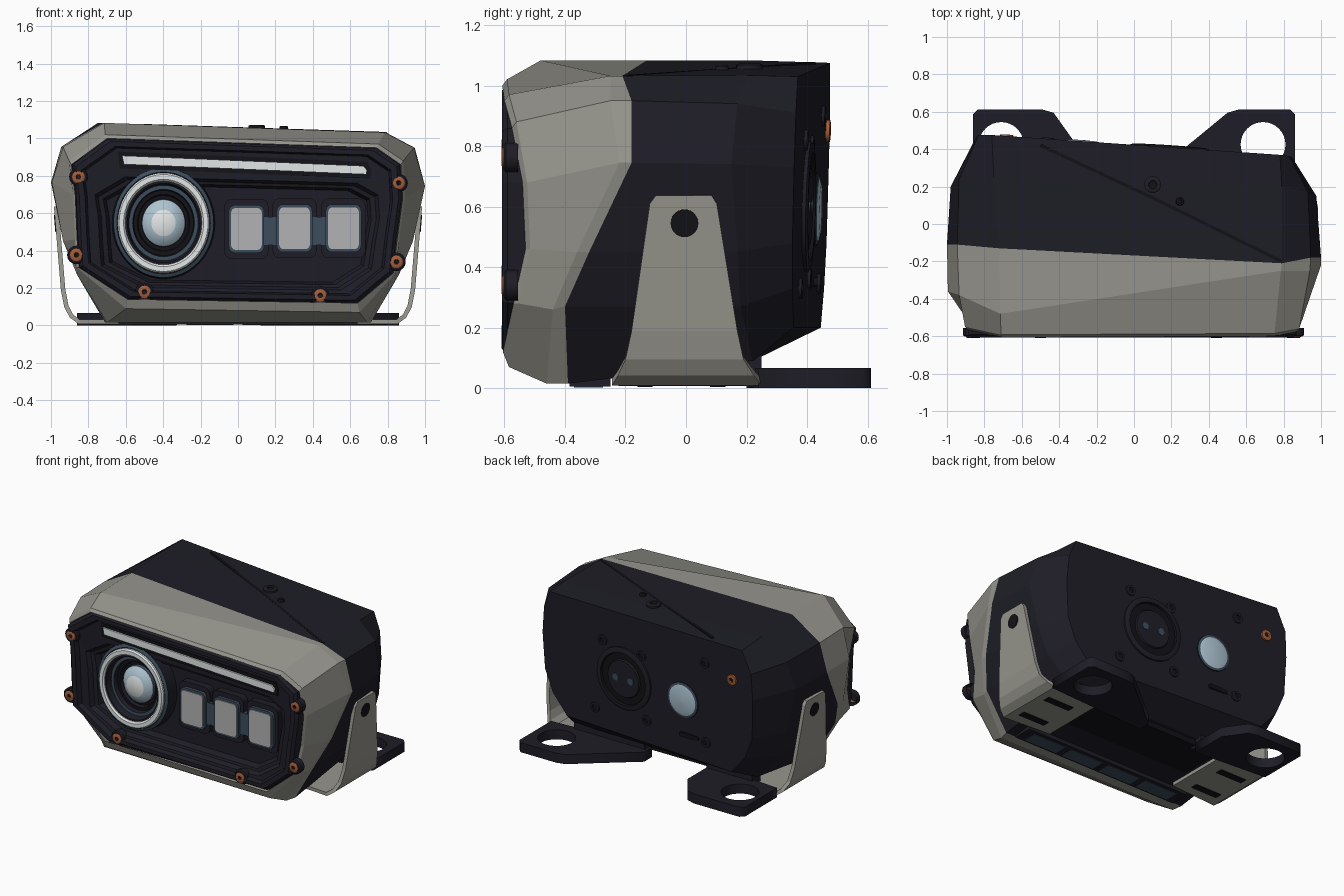
import bpy, bmesh, math
from mathutils import Vector

if "Cube" in bpy.data.objects:
    bpy.data.objects.remove(bpy.data.objects["Cube"])

COLORS = {
    "warm_grey": (.305, .30, .265), "navy_black": (.013, .0125, .020), "deep_black": (.006, .006, .009),
    "orange": (.38, .11, .04), "white_glow": (.8, .83, .83), "pale_blue": (.42, .55, .64),
    "slate_blue": (.045, .075, .11), "led_grey": (.45, .45, .46)}
MATS = {}
for n, c in COLORS.items():
    MATS[n] = bpy.data.materials.new(n)
    MATS[n].diffuse_color = (*c, 1)


def finish(name, bm, mats):
    bmesh.ops.remove_doubles(bm, verts=bm.verts, dist=1e-5)
    bmesh.ops.recalc_face_normals(bm, faces=bm.faces)
    me = bpy.data.meshes.new(name)
    bm.to_mesh(me)
    bm.free()
    ob = bpy.data.objects.new(name, me)
    bpy.context.collection.objects.link(ob)
    for m in mats:
        me.materials.append(MATS[m])
    return ob


def loft(name, rings, bands, start=False, end=True, closed=True):
    """Skin through rings of equal length; bands gives one colour per step."""
    mats = list(dict.fromkeys(bands))
    bm = bmesh.new()
    vs = [[bm.verts.new(p) for p in r] for r in rings]
    n = len(rings[0])
    for i, (a, b) in enumerate(zip(vs, vs[1:])):
        for k in range(n if closed else n - 1):
            j = (k + 1) % n
            bm.faces.new((a[k], a[j], b[j], b[k])).material_index = mats.index(bands[i])
    if start:
        bm.faces.new(vs[0]).material_index = mats.index(bands[0])
    if end:
        bm.faces.new(vs[-1]).material_index = mats.index(bands[-1])
    return finish(name, bm, mats)


def lathe(name, profile, bands, loc, axis, sy=1, n=32):
    """Turn (radius, height) points around an axis; a tiny last radius closes it."""
    if isinstance(bands, str):
        bands = [bands] * (len(profile) - 1)
    q = Vector(axis).to_track_quat('Z', 'Y')
    rings = [[Vector(loc) + q @ Vector((r * math.cos(2 * math.pi * k / n), sy * r * math.sin(2 * math.pi * k / n), h))
              for k in range(n)] for r, h in profile]
    ob = loft(name, rings, bands, end=profile[-1][0] < .001)
    ob.data.shade_smooth()
    ob.data.set_sharp_from_angle(angle=math.radians(35))
    return ob


def box(name, lo, hi, mat, bevel=0):
    bm = bmesh.new()
    bmesh.ops.create_cube(bm, size=1)
    for v in bm.verts:
        v.co = [(l + h) / 2 + c * (h - l) for l, h, c in zip(lo, hi, v.co)]
    if bevel:  # round the corners seen from the front
        es = [e for e in bm.edges if abs(e.verts[0].co.y - e.verts[1].co.y) > 1e-4]
        bmesh.ops.bevel(bm, geom=es, offset=bevel, segments=4, affect='EDGES', profile=.5)
    return finish(name, bm, [mat])


# ---- housing: grey front cowl and dark rear body, lofted front to back
outline = [(-.70, 1.0), (.74, .95), (.87, .86), (.88, .68), (.85, .46), (.83, .28),
           (.64, .12), (-.59, .14), (-.85, .31), (-.86, .46), (-.87, .70), (-.89, .86)]
lip_y = [-.607, -.60, -.575, -.54, -.53, -.57, -.605, -.605, -.57, -.53, -.54, -.565]
lip = [(x, y, z) for (x, z), y in zip(outline, lip_y)]
chin = [(x * 1.015, -.585, z - .05) if i in (6, 7) else (x * 1.015, y + .015, z + (.02 if z > .8 else 0))
        for i, (x, y, z) in enumerate(lip)]
crease = [(-.715, -.48, 1.083), (.785, -.25, 1.032), (.94, -.25, .95), (1.0, -.22, .745), (.935, -.36, .45),
          (.85, -.44, .26), (.69, -.46, .015), (-.70, -.46, .015), (-.86, -.44, .27), (-.935, -.38, .45),
          (-.995, -.36, .765), (-.935, -.38, .955)]
split = [(-.72, -.13, 1.083), (.79, -.21, 1.032), (.945, -.18, .95), (1.0, -.18, .745), (.935, -.32, .45),
         (.86, -.40, .27), (.71, -.39, .015), (-.71, -.39, .015), (-.86, -.40, .27), (-.935, -.32, .45),
         (-1.0, -.11, .765), (-.945, -.11, .955)]
waist = [(-.75, .25, 1.082), (.79, .2, 1.034), (.93, .17, .94), (.975, .15, .74), (.92, .17, .45),
         (.85, .18, .27), (.70, .22, .09), (-.70, .22, .09), (-.85, .2, .27), (-.92, .22, .45),
         (-.98, .2, .765), (-.935, .24, .95)]


def back_y(x, z):
    return .395 + .027 * z - .068 * x


back = [(x, back_y(x, z), z) for x, z in [
    (-.76, 1.075), (.78, 1.03), (.83, .91), (.845, .73), (.83, .48), (.77, .33),
    (.66, .2), (-.66, .2), (-.77, .33), (-.83, .48), (-.84, .75), (-.83, .93)]]
loft("housing", [lip, chin, crease, split, waist, back],
     ["warm_grey"] * 3 + ["navy_black"] * 2)


# ---- front bezel: stepped recess
def ring(sx, sz, y, zc=.55):
    return [(x * sx, y, zc + (z - .55) * sz) for x, z in outline]


loft("front_bezel", [ring(.995, .995, -.50), ring(.995, .995, -.59), ring(.975, .965, -.608),
                     ring(.94, .905, -.608), ring(.925, .885, -.575), ring(.86, .69, -.57, .485),
                     ring(.84, .655, -.54, .485), ring(.81, .62, -.535, .485), ring(.79, .59, -.49, .485)],
     ["navy_black"] * 8)

# ---- bezel screws on round bosses
FRONT = (0, -1, 0)
for x, z in [(-.853, .794), (-.864, .377), (-.5, .179), (.44, .16), (.847, .34), (.858, .762)]:
    lathe("screw_boss", [(.05, -.02), (.05, .02), (.042, .026), (.0001, .026)],
          "navy_black", (x, -.575, z), FRONT, n=16)
    lathe("bezel_screw", [(.034, 0), (.034, .03), (.028, .034), (.014, .034), (.012, .03), (.0001, .03)],
          ["orange"] * 4 + ["deep_black"], (x, -.575, z), FRONT, n=16)

# ---- light bar along the slanted top of the bezel
for nm, g, y, m in (("light_bar_tray", .022, -.579, "deep_black"), ("light_bar", 0, -.59, "white_glow")):
    bar = [(-.62 - g, .908 + g), (.67 + g, .853 + g), (.69 + g, .83), (.685 + g, .808 - g), (-.61 - g, .862 - g)]
    loft(nm, [[(x, -.56, z) for x, z in bar], [(x, y, z) for x, z in bar]], [m])

# ---- round main lamp
lamp = (-.398, -.49, .548)
lathe("lamp_housing", [(.275, 0), (.268, .085), (.25, .095), (.24, .09)],
      ["navy_black", "slate_blue", "navy_black"], lamp, FRONT, 1.09, 48)
lathe("lamp_glow_ring", [(.246, .08), (.246, .105), (.238, .115), (.214, .115), (.205, .105), (.203, .08)],
      "white_glow", lamp, FRONT, 1.09, 48)
lathe("lamp_bowl", [(.206, .1), (.195, .1), (.185, .06), (.165, .06), (.16, .03), (.14, .03), (.135, .008), (.0001, .008)],
      ["navy_black", "navy_black", "slate_blue", "navy_black", "deep_black", "navy_black", "deep_black"],
      lamp, FRONT, 1.09, 48)
lathe("lamp_lens", [(.118, .005), (.115, .03), (.095, .05), (.065, .065), (.03, .073), (.0001, .075)],
      ["slate_blue", "pale_blue", "pale_blue", "white_glow", "white_glow"], lamp, FRONT, 1.09)

# ---- three square lamps with bluish bridges between them
for x, z in ((.045, .516), (.302, .52), (.564, .52)):
    box("led_surround", (x - .118, -.54, z - .16), (x + .118, -.48, z + .16), "navy_black", .04)
    box("led_frame", (x - .095, -.56, z - .128), (x + .095, -.48, z + .128), "slate_blue", .035)
    box("led_face", (x - .082, -.566, z - .112), (x + .082, -.5, z + .112), "led_grey", .025)
for x in (.174, .433):
    box("led_bridge", (x - .035, -.545, .43), (x + .035, -.49, .58), "slate_blue")

# ---- rear details, placed on the slanted back face
REAR = (.068, 1, -.027)


def rear(name, x, z, profile, bands, n=32):
    lathe(name, profile, bands, (x, back_y(x, z), z), REAR, n=n)


rear("rear_socket", .19, .6, [(.215, -.01), (.215, .012), (.2, .018), (.18, .018), (.175, .004), (.13, .004),
                              (.125, .014), (.0001, .014)],
     ["navy_black"] * 3 + ["deep_black"] * 2 + ["navy_black"] * 2)
for dx in (-.06, .06):
    rear("socket_contact", .19 + dx, .6, [(.024, 0), (.024, .018), (.0001, .018)], "slate_blue", 12)
rear("rear_lens", -.28, .59, [(.125, -.01), (.12, .006), (.105, .01), (.08, .016), (.0001, .02)],
     ["navy_black", "slate_blue", "pale_blue", "pale_blue"])
rear("rear_screw", -.68, .85, [(.036, -.01), (.036, .012), (.016, .014), (.012, .01), (.0001, .01)],
     ["orange"] * 3 + ["deep_black"], 16)
for x, z in ((.05, .80), (-.46, .9), (.43, .33), (.015, .36), (-.46, .345), (.36, .82)):
    rear("rear_bolt", x, z, [(.036, -.01), (.034, .01), (.02, .01), (.018, .004), (.0001, .004)],
         ["navy_black"] * 3 + ["deep_black"], 16)
y = back_y(-.32, .35)
box("rear_slot", (-.40, y - .02, .335), (-.25, y + .009, .365), "deep_black", .012)


# ---- seam and bolts on the top
def top_z(x):
    return 1.0585 - .033 * x


seam = [(-.5, .42), (.1, .14), (.79, -.2)]
loft("top_seam", [[(x - .004, y - .008, top_z(x) + h) for h in (-.01, .002)] +
                  [(x + .004, y + .008, top_z(x) + h) for h in (.002, -.01)] for x, y in seam],
     ["deep_black"] * 2, start=True)
for x, y, r in ((.1, .21, .045), (.245, .12, .022)):
    lathe("top_bolt", [(r, -.01), (r, .012), (r * .8, .017), (r * .5, .017), (r * .45, .008), (.0001, .008)],
          ["navy_black"] * 4 + ["deep_black"], (x, y, top_z(x)), (0, 0, 1), n=20)

# ---- underside: front rail, panel and patches
box("underside_rail", (-.64, -.385, .006), (.64, -.25, .09), "navy_black")
for x in (-.45, -.15, .15, .45):
    box("rail_patch", (x - .125, -.37, .003), (x + .125, -.275, .009), "slate_blue")
box("underside_panel", (-.5, -.22, .05), (.5, .2, .12), "deep_black")

# ---- mounting brackets, both sides
rows = [(.972, .637, -.10, .085), (.970, .61, -.12, .102), (.935, .19, -.18, .17), (.917, .1, -.2, .19),
        (.89, .05, -.225, .225), (.85, .02, -.245, .25), (.5, .02, -.22, .25)]
for s, tip, cx in ((-1, .43, .71), (1, .5, .69)):
    arm = loft("bracket_arm", [[(s * x, a, z), (s * x, b, z)] for x, z, a, b in rows],
               ["warm_grey"] * 6, end=False, closed=False)
    m = arm.modifiers.new("thickness", 'SOLIDIFY')
    m.thickness, m.offset = .024, 0
    # dark pivot hole, shown as a thin plate
    lathe("pivot_hole", [(.046, -.004), (.046, .004), (.0001, .004)], "deep_black",
          (s * .9766, -.005, .545), (s, 0, -.083), n=24)
    # slots under the bracket foot
    for y0 in (-.16, .08):
        box("foot_slot", (min(s * .6, s * .8), y0, .004), (max(s * .6, s * .8), y0 + .05, .012), "deep_black")
    # dark mounting foot with a round hole, reaching in under the body
    inner = [(.33, .455), (.33, .2)] if s < 0 else [(.33, .455), (.12, .285), (.12, .2)]
    cu = bpy.data.curves.new("mounting_foot", 'CURVE')
    cu.dimensions, cu.fill_mode, cu.extrude = '2D', 'BOTH', .033
    poly = [(.862, .24), (.862, .585), (.835, .612), (tip + .06, .612), (tip, .595)] + inner
    hole = [(cx + .12 * math.cos(k * math.pi / 16), .425 + .12 * math.sin(k * math.pi / 16)) for k in range(32)]
    for pts in (poly, hole):
        sp = cu.splines.new('POLY')
        sp.points.add(len(pts) - 1)
        for p, (x, y) in zip(sp.points, pts):
            p.co = (s * x, y, 0, 1)
        sp.use_cyclic_u = True
    cu.materials.append(MATS["navy_black"])
    foot = bpy.data.objects.new("mounting_foot", cu)
    foot.location.z = .033
    bpy.context.collection.objects.link(foot)
    bpy.ops.object.select_all(action='DESELECT')
    foot.select_set(True)
    bpy.context.view_layer.objects.active = foot
    bpy.ops.object.convert(target='MESH')
    # block joining the foot to the body
    x0 = .33 if s < 0 else .14
    box("foot_block", (min(s * x0, s * .68), .16, .035), (max(s * x0, s * .68), .25, .11), "navy_black")

for m in bpy.data.materials:
    if m.users and not m.is_grease_pencil:
        m.use_nodes = True
        m.node_tree.nodes["Principled BSDF"].inputs["Base Color"].default_value = m.diffuse_color
